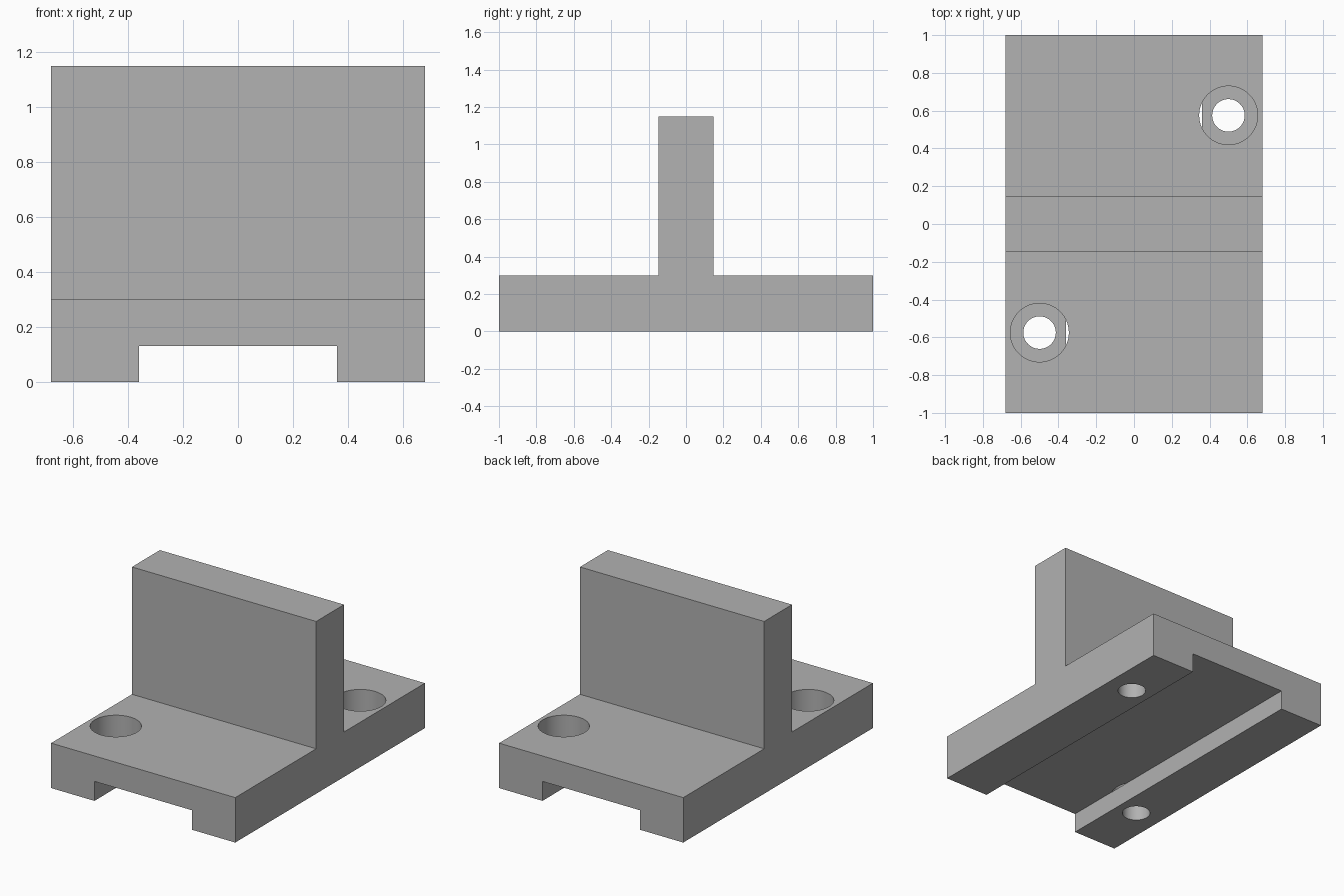
import bpy
import bmesh
from mathutils import Vector

cube = bpy.data.objects.get("Cube")
if cube:
    bpy.data.objects.remove(cube, do_unlink=True)

HALF_WIDTH, HALF_LENGTH, HEIGHT = 0.68, 1.0, 1.15
PLATE_TOP, WEB = 0.30, 0.147
GROOVE_HALF, GROOVE_TOP = 0.36, 0.13
HOLE_X, HOLE_Y = 0.50, 0.575

grey = bpy.data.materials.new("plain_grey")
grey.use_nodes = True
grey.diffuse_color = (0.445, 0.445, 0.445, 1)
grey.node_tree.nodes["Principled BSDF"].inputs["Base Color"].default_value = grey.diffuse_color


def add_object(name, bm):
    bmesh.ops.recalc_face_normals(bm, faces=bm.faces)
    mesh = bpy.data.meshes.new(name)
    bm.to_mesh(mesh)
    bm.free()
    mesh.materials.append(grey)
    obj = bpy.data.objects.new(name, mesh)
    bpy.context.collection.objects.link(obj)
    return obj


def cut(target, cutter):
    cutter.hide_render = True
    mod = target.modifiers.new(cutter.name, 'BOOLEAN')
    mod.operation, mod.solver, mod.object = 'DIFFERENCE', 'EXACT', cutter
    bpy.context.view_layer.objects.active = target
    bpy.ops.object.modifier_apply(modifier=mod.name)
    bpy.data.objects.remove(cutter, do_unlink=True)


def box_cutter(name, size, centre):
    bm = bmesh.new()
    bmesh.ops.create_cube(bm, size=1)
    bmesh.ops.scale(bm, vec=size, verts=bm.verts)
    bmesh.ops.translate(bm, vec=centre, verts=bm.verts)
    return add_object(name, bm)


def round_cutter(name, radius, bottom, x, y):
    top = PLATE_TOP + 0.1
    bm = bmesh.new()
    bmesh.ops.create_cone(bm, cap_ends=True, segments=64, radius1=radius,
                          radius2=radius, depth=top - bottom)
    bmesh.ops.translate(bm, vec=(x, y, (top + bottom) / 2), verts=bm.verts)
    return add_object(name, bm)


# Bracket: inverted T profile extruded across the width
half = [(HALF_LENGTH, 0), (HALF_LENGTH, PLATE_TOP), (WEB, PLATE_TOP), (WEB, HEIGHT)]
profile = half + [(-y, z) for y, z in reversed(half)]
bm = bmesh.new()
face = bm.faces.new([bm.verts.new((-HALF_WIDTH, y, z)) for y, z in profile])
side = bmesh.ops.extrude_face_region(bm, geom=[face])
moved = [v for v in side["geom"] if isinstance(v, bmesh.types.BMVert)]
bmesh.ops.translate(bm, vec=Vector((2 * HALF_WIDTH, 0, 0)), verts=moved)
bracket = add_object("t_bracket", bm)

# Groove along the underside
cut(bracket, box_cutter("groove", (2 * GROOVE_HALF, 2.2, 2 * GROOVE_TOP), (0, 0, 0)))

# Counterbored bolt holes in opposite corners
for sign in (-1, 1):
    x, y = sign * HOLE_X, sign * HOLE_Y
    cut(bracket, round_cutter("counterbore", 0.155, GROOVE_TOP, x, y))
    cut(bracket, round_cutter("bolt_hole", 0.086, -0.1, x, y))

# Smooth hole walls, sharp edges elsewhere
bpy.ops.object.select_all(action='DESELECT')
bracket.select_set(True)
bpy.context.view_layer.objects.active = bracket
bpy.ops.object.shade_smooth_by_angle(angle=0.5)
